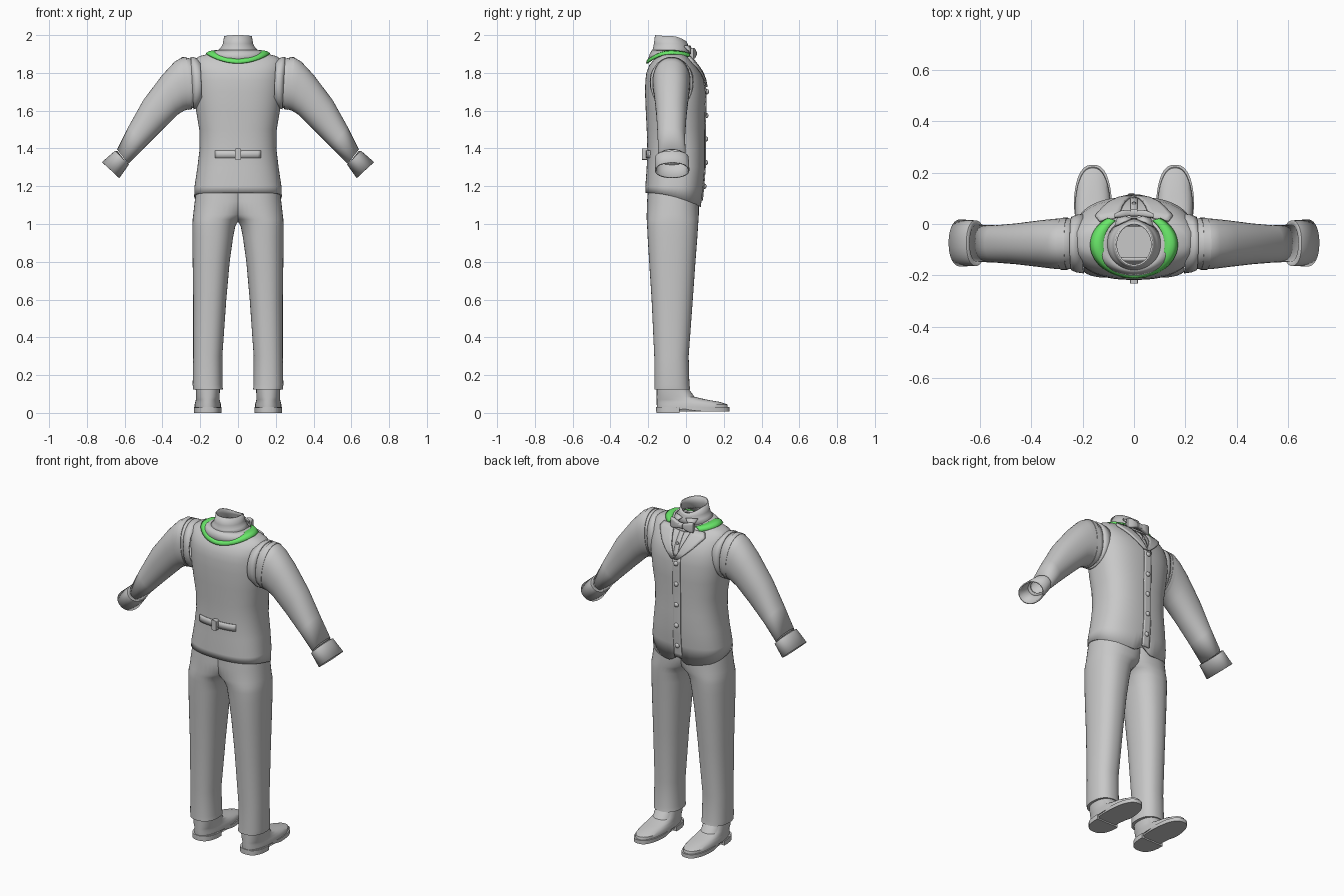
import bpy, bmesh, math
from mathutils import Vector as V

if "Cube" in bpy.data.objects:
    bpy.data.objects.remove(bpy.data.objects["Cube"])


def material(name, rgb):
    m = bpy.data.materials.new(name)
    m.diffuse_color = (*rgb, 1)
    m.use_nodes = True
    m.node_tree.nodes["Principled BSDF"].inputs["Base Color"].default_value = m.diffuse_color
    return m


GREY = material("cloth grey", (0.58, 0.58, 0.58))
GREEN = material("collar green", (0.15, 0.85, 0.15))


def make(name, verts, faces, mat=GREY, thick=0, flip=False, angle=40):
    me = bpy.data.meshes.new(name)
    me.from_pydata([tuple(v) for v in verts], [], faces)
    bm = bmesh.new()
    bm.from_mesh(me)
    bmesh.ops.recalc_face_normals(bm, faces=bm.faces)
    bm.to_mesh(me)
    bm.free()
    ob = bpy.data.objects.new(name, me)
    bpy.context.collection.objects.link(ob)
    me.materials.append(mat)
    if thick:
        mod = ob.modifiers.new("thickness", 'SOLIDIFY')
        mod.thickness, mod.offset = thick, (0 if flip else -1)
    bpy.ops.object.select_all(action='DESELECT')
    ob.select_set(True)
    bpy.context.view_layer.objects.active = ob
    bpy.ops.object.shade_smooth_by_angle(angle=math.radians(angle))
    return ob


def loft(name, rings, caps=(False, False), **kw):
    n = len(rings[0])
    faces = [(i * n + j, i * n + (j + 1) % n, (i + 1) * n + (j + 1) % n, (i + 1) * n + j)
             for i in range(len(rings) - 1) for j in range(n)]
    if caps[0]:
        faces.append(tuple(range(n)))
    if caps[1]:
        faces.append(tuple(range((len(rings) - 1) * n, len(rings) * n)))
    return make(name, [p for r in rings for p in r], faces, **kw)


def grid(name, rows, **kw):
    n = len(rows[0])
    faces = [(i * n + j, i * n + j + 1, (i + 1) * n + j + 1, (i + 1) * n + j)
             for i in range(len(rows) - 1) for j in range(n - 1)]
    return make(name, [p for r in rows for p in r], faces, flip=True, **kw)


def oval(c, u, v, e=2.0, n=40):
    """Superellipse ring around c with half axes u and v."""
    pts = []
    for k in range(n):
        a = 2 * math.pi * k / n
        cu, sv = math.cos(a), math.sin(a)
        pts.append(V(c) + V(u) * math.copysign(abs(cu) ** (2 / e), cu)
                   + V(v) * math.copysign(abs(sv) ** (2 / e), sv))
    return pts


def flat(z, x0, x1, y0, y1, e=2.0, n=40):
    return oval(((x0 + x1) / 2, (y0 + y1) / 2, z), ((x1 - x0) / 2, 0, 0), (0, (y1 - y0) / 2, 0), e, n)


# Vest sections: height, half width, back y, front y
E = 2.5
VEST = [(1.08, .232, -.215, .08), (1.2, .23, -.215, .092), (1.3, .215, -.208, .1),
        (1.4, .203, -.205, .1), (1.5, .205, -.208, .1), (1.6, .222, -.213, .103),
        (1.7, .235, -.217, .105), (1.76, .238, -.215, .095), (1.8, .238, -.21, .08),
        (1.84, .238, -.195, .055), (1.87, .23, -.17, .03), (1.888, .205, -.15, .012),
        (1.9, .16, -.145, .005), (1.91, .1, -.14, 0)]


def section(z):
    for a, b in zip(VEST, VEST[1:]):
        if z <= b[0]:
            t = max(0, (z - a[0]) / (b[0] - a[0]))
            return [p + (q - p) * t for p, q in zip(a, b)][1:]
    return VEST[-1][1:]


def on_vest(x, z, side=1, off=0.004):
    w, y0, y1 = section(z)
    d = max(0, 1 - abs(x / w) ** E) ** (1 / E)
    return V((x, (y0 + y1) / 2 + side * ((y1 - y0) / 2 * d + off), z))


# Vest body with a hem dropping to two points at the front
rings = [flat(z, -w, w, y0, y1, E, 72) for z, w, y0, y1 in VEST]
for p in rings[0]:
    t = (p.y + .215) / .295
    p.z = 1.165 - .075 * t * t + (.035 * max(0, 1 - abs(p.x) / .05) if p.y > 0 else 0)
loft("vest", rings, thick=.01)


def steps(a, b, n):
    return [a + (b - a) * i / n for i in range(n + 1)]


# Front overlap and buttons
grid("vest_front_overlap", [[on_vest(x, z, 1, .002) for x in steps(-.035, .015, 4)]
                            for z in steps(1.125, 1.735, 24)], thick=.006)
for z in (1.2, 1.325, 1.45, 1.575, 1.7):
    c = on_vest(-.01, z)
    loft("vest_button", [oval(c + V((0, y, 0)), (r, 0, 0), (0, 0, r), n=16)
                         for y, r in ((-.004, .013), (.004, .014), (.009, .011), (.012, .005))],
         caps=(True, True))

# Back strap and buckle
grid("back_strap", [[on_vest(x, z, -1, .002) for x in steps(-.12, .12, 16)]
                    for z in (1.35, 1.37, 1.39)], thick=.007)
loft("strap_buckle", [oval((0, y, 1.37), (.016, 0, 0), (0, 0, .03), 8, 32) for y in (-.2, -.232)],
     caps=(True, True))

# Lapels, narrowing down to the top button
LAPEL = [(1.885, .06, .135), (1.86, .054, .15), (1.83, .045, .125), (1.8, .034, .1),
         (1.765, .02, .065), (1.725, -.002, .02)]
for s in (1, -1):
    grid("lapel", [[on_vest(s * x, z, 1, .009) for x in steps(a, b, 5)] for z, a, b in LAPEL],
         thick=.01)

# Shirt front strip and stud
grid("shirt_placket", [[on_vest(x, z, 1, .002) for x in steps(-.014, .014, 2)]
                       for z in steps(1.74, 1.88, 8)], thick=.005)
c = on_vest(0, 1.81)
loft("shirt_stud", [oval(c + V((0, y, 0)), (r, 0, 0), (0, 0, r), n=12)
                    for y, r in ((0, .008), (.006, .008), (.009, .004))], caps=(True, True))


# Collar: rings around the neck, a = 0 at the back
def neck(a, rx, ry, back, side, front):
    c = math.cos(a)
    z = side + ((back if c > 0 else front) - side) * c * c
    return V((rx * math.sin(a), -.08 - ry * c, z))


arc = [math.radians(d) for d in range(-142, 143, 4)]
grid("green_collar_edge", [[neck(a, .168, .127, 1.85, 1.9, 1.872) for a in arc],
                           [neck(a, .15, .124, 1.862, 1.912, 1.888) for a in arc],
                           [neck(a, .118, .118, 1.872, 1.916, 1.895) for a in arc]],
     mat=GREEN, thick=.009)
full = [math.radians(d) for d in range(0, 360, 6)]
loft("vest_collar", [[neck(a, *r) for a in full] for r in
                     ((.158, .123, 1.868, 1.907, 1.87), (.13, .112, 1.9, 1.917, 1.885),
                      (.1, .1, 1.922, 1.923, 1.89))], thick=.006)
loft("shirt_collar", [[neck(a, *r) for a in full] for r in
                      ((.108, .103, 1.915, 1.918, 1.9), (.09, .094, 1.93, 1.935, 1.93),
                       (.08, .09, 1.955, 1.955, 1.95), (.073, .084, 2.0, 1.995, 1.965))], thick=.007)

# Folded collar points and bow tie
for s in (1, -1):
    make("collar_point", [(s * .012, .024, 1.945), (s * .075, -.005, 1.945), (s * .06, .04, 1.895)],
         [(0, 1, 2)], thick=.008)
    loft("bow_wing", [oval((s * x, y, 1.903), (0, hy, 0), (0, 0, hz), 4, 24)
                      for x, y, hy, hz in ((.006, .042, .008, .011), (.03, .042, .013, .02),
                                           (.055, .038, .013, .028), (.075, .032, .008, .029))],
         caps=(True, True))
loft("bow_knot", [oval((x, .044, 1.903), (0, .014, 0), (0, 0, .015), 3, 24)
                  for x in (-.013, .013)], caps=(True, True))


def sleeve_ring(s, xt, zt, xb, zb, y0, y1, grow=0):
    top, bot = V((s * xt, 0, zt)), V((s * xb, 0, zb))
    c, u = (top + bot) / 2, (top - bot) / 2
    c.y = (y0 + y1) / 2
    return oval(c, u * (1 + grow), (0, (y1 - y0) / 2 + grow * .1, 0), 2.2)


SLEEVE = [(.22, 1.87, .2, 1.63, -.175, .02), (.272, 1.88, .245, 1.612, -.175, .022),
          (.3, 1.88, .265, 1.607, -.176, .022), (.335, 1.86, .285, 1.6, -.174, .02),
          (.4, 1.79, .318, 1.58, -.168, .015), (.5, 1.658, .4, 1.5, -.157, .003),
          (.58, 1.515, .495, 1.405, -.15, -.005), (.64, 1.395, .58, 1.318, -.147, -.002)]
CUFF = [(.638, 1.385, .59, 1.325, -.14, -.005), (.651, 1.388, .578, 1.314, -.163, .014),
        (.72, 1.328, .628, 1.243, -.165, .018)]
ARMHOLE = [(.2, 1.87, .19, 1.635, -.192, .04), (.23, 1.882, .218, 1.612, -.188, .036),
           (.25, 1.885, .235, 1.607, -.18, .028)]
# Trouser leg: z, inner x, outer x, back y, front y
LEG = [(.125, .08, .238, -.168, .022), (.15, .083, .24, -.167, .018), (.3, .083, .237, -.168, .014),
       (.6, .062, .237, -.182, .036), (.8, .044, .24, -.195, .05), (.93, .026, .241, -.203, .06),
       (.99, .014, .241, -.206, .064), (1.025, -.008, .24, -.208, .066), (1.05, -.05, .237, -.208, .068),
       (1.12, -.07, .229, -.206, .068), (1.2, -.07, .218, -.2, .066)]
# Shoe upper: z, half width, back y, front y
SHOE = [(.028, .07, -.154, .222), (.045, .07, -.155, .218), (.058, .066, -.155, .18),
        (.07, .063, -.155, .11), (.085, .063, -.155, .045), (.14, .064, -.155, .005)]
for s in (1, -1):
    loft("sleeve", [sleeve_ring(s, *r) for r in SLEEVE], thick=.006)
    loft("sleeve_seam", [sleeve_ring(s, *r, grow=g) for r, g in
                         ((SLEEVE[1], 0), (SLEEVE[1], .03), (SLEEVE[2], .02), (SLEEVE[2], 0))])
    loft("cuff", [sleeve_ring(s, *r) for r in CUFF], thick=.008)
    loft("vest_armhole", [sleeve_ring(s, *r) for r in ARMHOLE], thick=.008)
    loft("trouser_leg", [flat(z, s * a, s * b, y0, y1, 2.3) for z, a, b, y0, y1 in LEG],
         caps=(True, True))
    X = s * .16
    loft("shoe_upper", [flat(z, X - w, X + w, y0, y1, 2.3) for z, w, y0, y1 in SHOE], caps=(True, True))
    # Shoe sole, narrowed at the arch and lifted a little at the toe
    sole = []
    for z in (.008, .03):
        ring = flat(z, X - .075, X + .075, -.158, .23, 2.5, 56)
        for p in ring:
            p.x = X + (p.x - X) * (1 - .16 * math.exp(-((p.y + .01) / .05) ** 2))
            p.z += .012 * math.exp(-((p.y + .01) / .05) ** 2) * (z < .02)
        sole.append(ring)
    loft("shoe_sole", sole, caps=(True, True))
    heel = [flat(z, X - .073, X + .073, -.157, .08, 2.5, 56) for z in (0, .028)]
    for ring in heel:
        for p in ring:
            p.y = min(p.y, -.035)
    loft("shoe_heel", heel, caps=(True, True))
